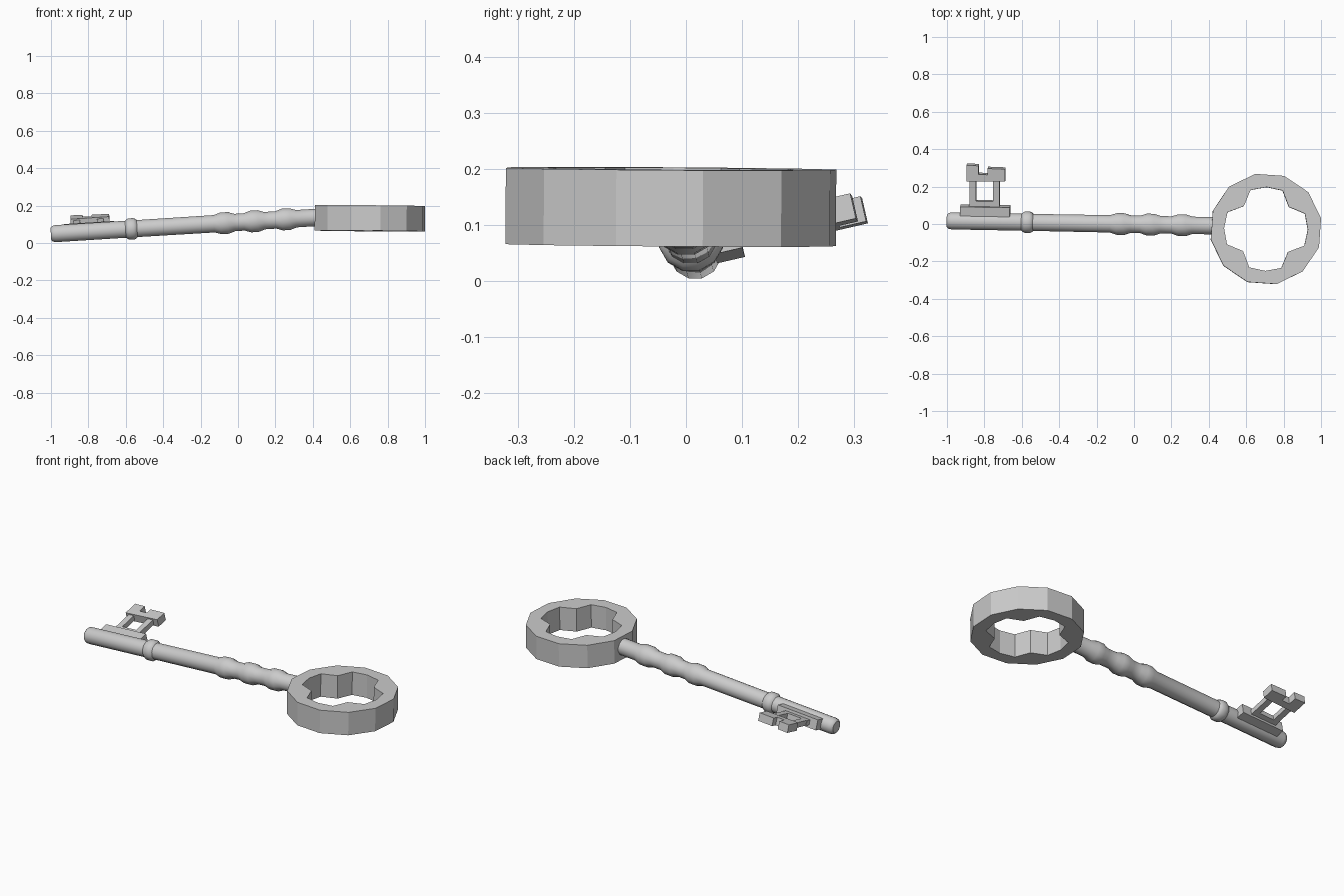
import bpy, bmesh
from math import radians, sin, cos, pi
from mathutils import Matrix, Vector

if "Cube" in bpy.data.objects:
    bpy.data.objects.remove(bpy.data.objects["Cube"])

# Shaft frame: local x runs from the tip towards the ring, slightly tilted
SHAFT = (Matrix.Translation((-1.0, 0.017, 0.049))
         @ Matrix.Rotation(radians(-1.06), 4, 'Z')
         @ Matrix.Rotation(radians(-3.55), 4, 'Y'))
BIT = SHAFT @ Matrix.Rotation(radians(13), 4, 'X')


def finish(name, bm, matrix):
    bmesh.ops.recalc_face_normals(bm, faces=bm.faces)
    me = bpy.data.meshes.new(name)
    bm.to_mesh(me)
    bm.free()
    ob = bpy.data.objects.new(name, me)
    ob.matrix_world = matrix
    bpy.context.collection.objects.link(ob)
    return ob


def lathe_x(name, profile, sides, matrix):
    bm = bmesh.new()
    rings = [[bm.verts.new((x, r * cos(2 * pi * (k + .5) / sides), r * sin(2 * pi * (k + .5) / sides)))
              for k in range(sides)] for x, r in profile]
    for a, b in zip(rings, rings[1:]):
        for k in range(sides):
            n = (k + 1) % sides
            bm.faces.new((a[k], a[n], b[n], b[k]))
    bm.faces.new(rings[0])
    bm.faces.new(rings[-1])
    return finish(name, bm, matrix)


def prism(name, outline, thick, matrix):
    bm = bmesh.new()
    face = bm.faces.new([bm.verts.new((x, y, -thick / 2)) for x, y in outline])
    ext = bmesh.ops.extrude_face_region(bm, geom=[face])
    bmesh.ops.translate(bm, vec=(0, 0, thick),
                        verts=[v for v in ext['geom'] if isinstance(v, bmesh.types.BMVert)])
    return finish(name, bm, matrix)


def slab(name, x0, x1, y0, y1, thick):
    return prism(name, [(x0, y0), (x1, y0), (x1, y1), (x0, y1)], thick, BIT)


# Turned shaft with one thin collar and three soft bulges
profile = [(0, 0.034), (0.008, 0.043), (0.025, 0.047), (0.40, 0.047),
           (0.408, 0.054), (0.418, 0.059), (0.445, 0.059), (0.456, 0.053), (0.462, 0.047)]
for c in (0.93, 1.09, 1.26):
    profile += [(c - 0.055, 0.048), (c - 0.02, 0.060), (c + 0.02, 0.060), (c + 0.055, 0.048)]
profile += [(1.45, 0.048)]
shaft = lathe_x("shaft", profile, 12, SHAFT)
bpy.context.view_layer.objects.active = shaft
shaft.select_set(True)
bpy.ops.object.shade_smooth_by_angle(angle=radians(35))

# Ring bow: twelve-sided outside, four-lobed opening
bm = bmesh.new()
outer = [(0.3, radians(11 + 30 * k)) for k in range(12)]
inner = [(0.170 if k % 4 == 2 else 0.224, radians(22.5 * k - 1)) for k in range(16)]
edges, loops = [], []
for pts in (outer, inner):
    vs = [bm.verts.new((r * cos(a), r * sin(a), -0.068)) for r, a in pts]
    edges += [bm.edges.new((vs[i], vs[(i + 1) % len(vs)])) for i in range(len(vs))]
fill = bmesh.ops.triangle_fill(bm, edges=edges, use_beauty=True, use_dissolve=False)
faces = [f for f in fill['geom'] if isinstance(f, bmesh.types.BMFace)]
ext = bmesh.ops.extrude_face_region(bm, geom=faces)
bmesh.ops.translate(bm, vec=(0, 0, 0.136),
                    verts=[v for v in ext['geom'] if isinstance(v, bmesh.types.BMVert)])
finish("ring_bow", bm, Matrix.Translation((0.705, -0.027, 0.1325))
       @ Matrix.Rotation(radians(0.5), 4, 'Y') @ Matrix.Rotation(radians(-0.4), 4, 'X'))

# Bit: base plate, open frame and notched teeth
slab("bit_base", 0.072, 0.338, 0.02, 0.085, 0.06)
slab("frame_bottom", 0.12, 0.28, 0.08, 0.114, 0.03)
for side, x in (("left", 0.122), ("right", 0.248)):
    slab("frame_post_" + side, x, x + 0.034, 0.08, 0.235, 0.03)
prism("bit_teeth", [(0.105, 0.222), (0.312, 0.226), (0.312, 0.294), (0.218, 0.296), (0.218, 0.262),
                    (0.170, 0.262), (0.170, 0.310), (0.105, 0.312)], 0.046, BIT)
